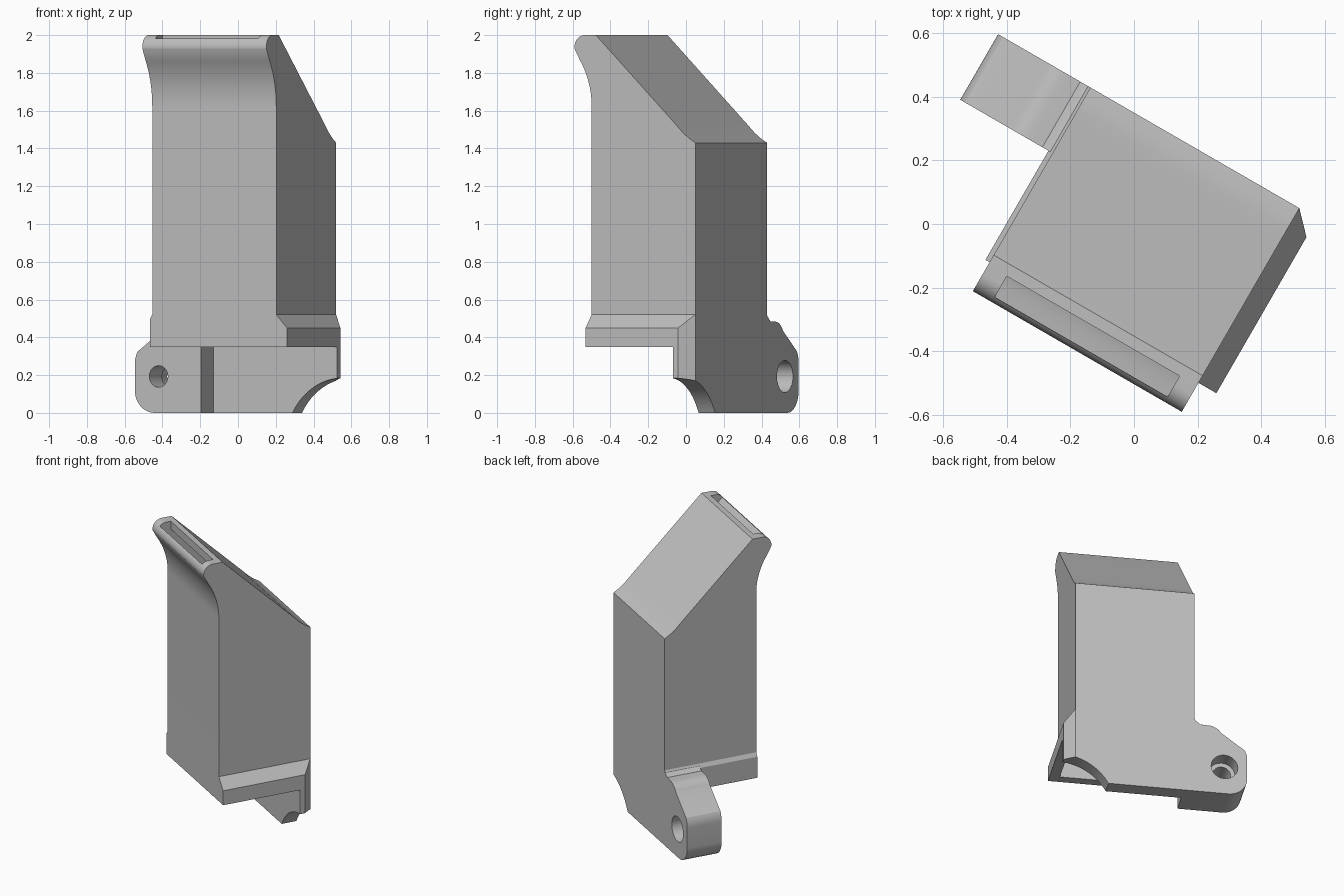
import bpy, bmesh
from math import radians, cos, sin
from mathutils import Matrix

if "Cube" in bpy.data.objects:
    bpy.data.objects.remove(bpy.data.objects["Cube"], do_unlink=True)

TURN = Matrix.Rotation(radians(-30), 4, 'Z')

grey = bpy.data.materials.new("plain_grey")
grey.use_nodes = True
grey.diffuse_color = (0.52, 0.52, 0.52, 1)
grey.node_tree.nodes["Principled BSDF"].inputs["Base Color"].default_value = (0.52, 0.52, 0.52, 1)


def loft(name, ring_a, ring_b):
    """Closed solid between two matching rings of 3D points."""
    bm = bmesh.new()
    a = [bm.verts.new(p) for p in ring_a]
    b = [bm.verts.new(p) for p in ring_b]
    bm.faces.new(a)
    bm.faces.new(b)
    for i in range(len(a)):
        j = (i + 1) % len(a)
        bm.faces.new((a[i], a[j], b[j], b[i]))
    bmesh.ops.recalc_face_normals(bm, faces=bm.faces)
    mesh = bpy.data.meshes.new(name)
    bm.to_mesh(mesh)
    bm.free()
    mesh.materials.append(grey)
    obj = bpy.data.objects.new(name, mesh)
    bpy.context.collection.objects.link(obj)
    return obj


def prism(name, outline, axis, low, high):
    """Extrude a 2D outline along x, y or z."""
    def place(p, d):
        q = list(p)
        q.insert(axis, d)
        return q
    return loft(name, [place(p, low) for p in outline], [place(p, high) for p in outline])


def arc(cx, cy, r, start, end, n=14):
    steps = [radians(start + (end - start) * i / n) for i in range(n + 1)]
    return [(cx + r * cos(t), cy + r * sin(t)) for t in steps]


def combine(target, tool, operation):
    mod = target.modifiers.new(operation.lower(), 'BOOLEAN')
    mod.operation, mod.object, mod.solver = operation, tool, 'EXACT'
    bpy.context.view_layer.objects.active = target
    bpy.ops.object.modifier_apply(modifier=mod.name)
    bpy.data.objects.remove(tool, do_unlink=True)


LEFT, RIGHT, FRONT, BACK, RIM = -0.333, 0.425, -0.331, 0.303, 0.35

# Duct: side profile with a rolled lip and a sloping back
lip = arc(-0.373, 1.937, 0.063, 90, 190)
throat = arc(-0.791, 1.62, 0.46, 35, 0)
throat = [(max(v, -0.435), z) for v, z in throat if z < 1.88]
slope_end = [(BACK, 1.43), (0.262, 1.455), (0.225, 1.485), (0.18, 1.53)]
outline = [(FRONT, RIM), (BACK, RIM)] + slope_end + [(-0.305, 2.0)] + lip + throat
duct = prism("air_duct", outline, 0, LEFT, RIGHT)

# Wide collar on one side, tapering into the duct wall
collar_low = [(0.3, FRONT), (0.49, FRONT), (0.49, 0.235), (RIGHT, BACK), (0.3, BACK)]
collar_top = [(0.3, FRONT), (RIGHT, FRONT), (RIGHT, 0.302), (RIGHT, BACK), (0.3, BACK)]


def at(ring, z):
    return [(x, y, z) for x, y in ring]


combine(duct, loft("collar", at(collar_low, RIM), at(collar_low, 0.45)), 'UNION')
combine(duct, loft("collar_taper", at(collar_low, 0.45), at(collar_top, 0.52)), 'UNION')

# Thin collar on the other side
thin = [(-0.3, RIM), (-0.348, RIM), (-0.348, 0.495), (LEFT, 0.52), (-0.3, 0.52)]
combine(duct, prism("thin_collar", thin, 1, FRONT, BACK), 'UNION')

# Back plate with a scooped lower corner and a chamfered edge
scoop = arc(0.525, -0.165, 0.35, 152, 96)
plate_outline = [(-0.4, 0)] + [(x, max(z, 0)) for x, z in scoop] + \
    [(0.49, 0.185), (0.49, 0.40), (-0.4, 0.40)]
plate = prism("back_plate", plate_outline, 1, 0.202, BACK)
edge = [(0.49, 0.235), (0.6, 0.12), (0.6, 0.4), (RIGHT, BACK)]
edge = [(0.49, 0.235), (0.555, 0.167), (0.6, 0.45), (0.284, 0.45)]
combine(plate, prism("edge_cutter", edge, 2, -0.1, 0.6), 'DIFFERENCE')
combine(duct, plate, 'UNION')

# Mounting lug
lug_outline = [(-0.265, 0)] + arc(-0.548, 0.12, 0.12, 270, 180, 10) + \
    arc(-0.538, 0.26, 0.13, 180, 150, 6) + arc(-0.42, 0.39, 0.093, 150, 90, 8) + \
    [(-0.37, 0.485), (-0.345, 0.505), (-0.3, 0.52), (-0.3, RIM), (-0.265, RIM)]
combine(duct, prism("lug", lug_outline, 1, 0.065, BACK), 'UNION')

# Air passage from the open base to the slot in the lip
passage = [(-0.268, 0.2), (0.202, 0.2), (0.202, 0.52), (0.24, 0.58), (0.24, 1.39),
           (0.2, 1.42), (-0.342, 1.945), (-0.342, 2.1), (-0.418, 2.1), (-0.418, 1.975),
           (-0.375, 1.925), (-0.33, 1.86), (-0.285, 1.75), (-0.268, 1.62)]
combine(duct, prism("passage_cutter", passage, 0, -0.264, 0.363), 'DIFFERENCE')

# Socket inside the wide collar
socket = [(0.3, 0.3), (RIGHT, 0.3), (RIGHT, 0.45), (0.363, 0.52), (0.3, 0.52)]
combine(duct, prism("socket_cutter", socket, 1, -0.268, 0.202), 'DIFFERENCE')

# Screw hole with a counterbore from the back
for radius, start in ((0.057, 0.0), (0.085, 0.2)):
    ring = arc(-0.523, 0.193, radius, 0, 345, 23)
    combine(duct, prism("hole_cutter", ring, 1, start, 0.4), 'DIFFERENCE')

# Turn into its resting direction and smooth the curved areas
duct.data.transform(TURN)
bpy.ops.object.select_all(action='DESELECT')
duct.select_set(True)
bpy.context.view_layer.objects.active = duct
bpy.ops.object.shade_smooth_by_angle(angle=radians(25))
